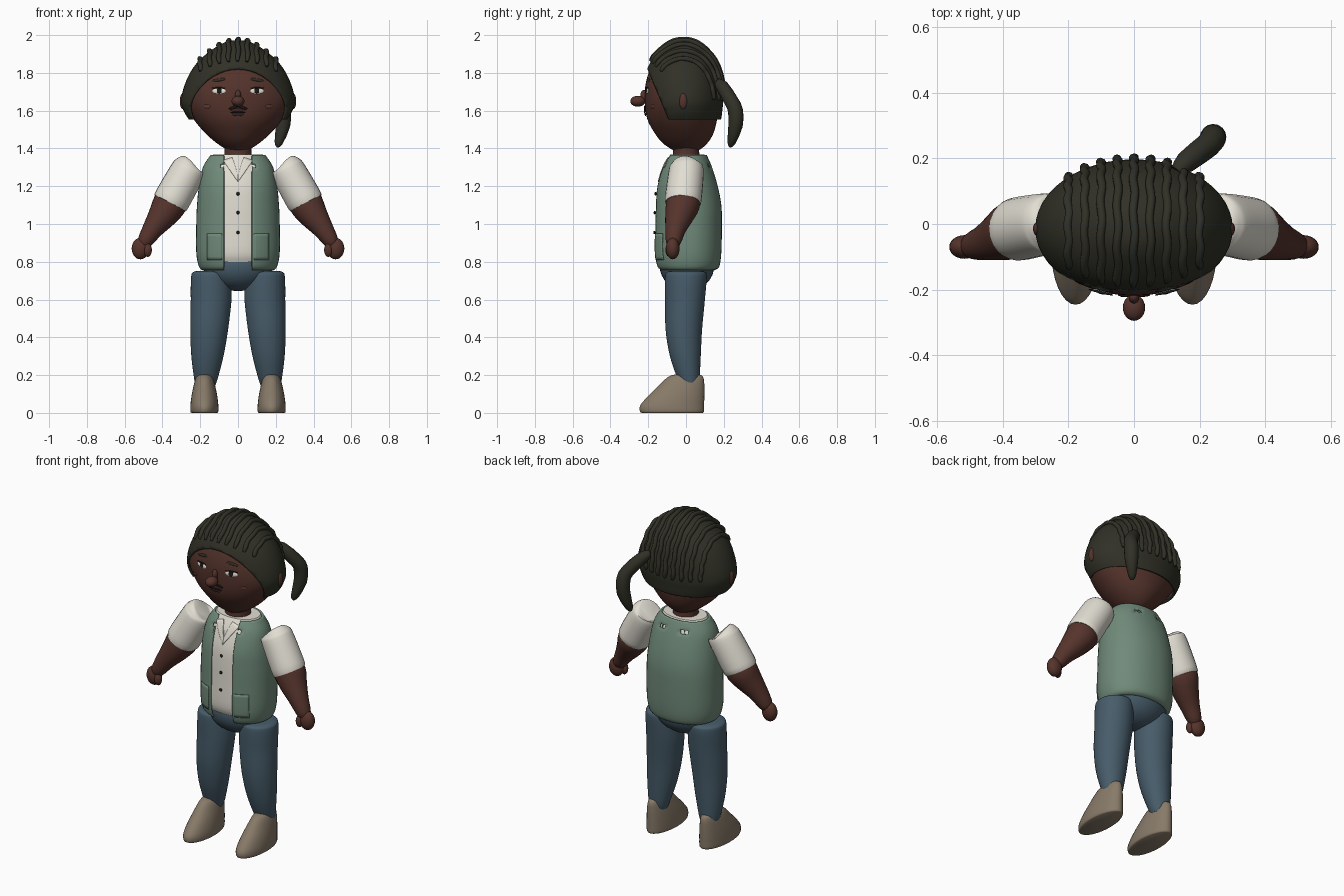
import bpy, bmesh, math
from mathutils import Vector
from mathutils.bvhtree import BVHTree

if "Cube" in bpy.data.objects:
    bpy.data.objects.remove(bpy.data.objects["Cube"])


def colour(name, rgb):
    m = bpy.data.materials.new(name)
    m.diffuse_color = (*rgb, 1)
    m.use_nodes = True
    m.node_tree.nodes["Principled BSDF"].inputs["Base Color"].default_value = m.diffuse_color
    return m


SKIN = colour("brown skin", (.092, .034, .025))
HAIR = colour("dark hair", (.030, .030, .020))
WHITE = colour("off white cloth", (.76, .73, .65))
GREEN = colour("sage green", (.162, .255, .193))
JEANS = colour("denim blue", (.062, .106, .142))
SHOE = colour("taupe", (.245, .195, .14))
DARK = colour("near black", (.012, .010, .009))
LIP = colour("lip brown", (.05, .018, .016))
BLUSH = colour("cheek brown", (.13, .042, .030))


def finish(name, bm, mat, angle=40, solid=0):
    me = bpy.data.meshes.new(name)
    bm.to_mesh(me)
    bm.free()
    me.materials.append(mat)
    ob = bpy.data.objects.new(name, me)
    bpy.context.collection.objects.link(ob)
    if solid:
        mod = ob.modifiers.new("thickness", 'SOLIDIFY')
        mod.thickness, mod.offset = solid, -1
    bpy.ops.object.select_all(action='DESELECT')
    ob.select_set(True)
    bpy.context.view_layer.objects.active = ob
    bpy.ops.object.shade_smooth_by_angle(angle=math.radians(angle))
    return ob


def skin_rings(rings):
    """Closed surface through a list of point rings."""
    bm = bmesh.new()
    vs = [[bm.verts.new(p) for p in r] for r in rings]
    n = len(vs[0])
    for a, b in zip(vs, vs[1:]):
        for i in range(n):
            j = (i + 1) % n
            bm.faces.new((a[i], a[j], b[j], b[i]))
    bm.faces.new(vs[0][::-1])
    bm.faces.new(vs[-1])
    bmesh.ops.recalc_face_normals(bm, faces=bm.faces)
    return bm


def refine(rows, k):
    """Catmull-Rom interpolation of number rows."""
    out = []
    for i in range(len(rows) - 1):
        p = [rows[max(0, min(len(rows) - 1, i + d))] for d in (-1, 0, 1, 2)]
        for s in range(k):
            t = s / k
            out.append([.5 * (2 * b + (c - a) * t + (2 * a - 5 * b + 4 * c - d) * t * t
                              + (3 * b - a - 3 * c + d) * t ** 3) for a, b, c, d in zip(*p)])
    return out + [list(rows[-1])]


def loft(rows, cx=0, n=48, k=4, power=2):
    """Rows are (height, half width, front y, back y)."""
    rings = []
    for z, rx, yf, yb in refine(rows, k):
        ring = []
        for i in range(n):
            a = math.tau * i / n
            c, s = math.cos(a), math.sin(a)
            e = 2 / power
            ring.append((cx + rx * math.copysign(abs(c) ** e, c),
                         (yf + yb) / 2 + (yb - yf) / 2 * math.copysign(abs(s) ** e, s), z))
        rings.append(ring)
    return skin_rings(rings)


def tube(name, rows, mat, n=24, k=3):
    """Rows are (x, y, z, radius)."""
    rows = refine(rows, k)
    pts = [Vector(r[:3]) for r in rows]
    rings = []
    for i, p in enumerate(pts):
        t = (pts[min(i + 1, len(pts) - 1)] - pts[max(i - 1, 0)]).normalized()
        u = t.cross(Vector((1, .01, 0)) if abs(t.x) < .8 else Vector((0, 1, 0))).normalized()
        v = t.cross(u)
        r = max(rows[i][3], .001)
        rings.append([p + r * (u * math.cos(math.tau * j / n) + v * math.sin(math.tau * j / n))
                      for j in range(n)])
    return finish(name, skin_rings(rings), mat)


def ball(name, loc, size, mat, rot=None, seg=24):
    bm = bmesh.new()
    bmesh.ops.create_uvsphere(bm, u_segments=seg, v_segments=seg // 2, radius=1)
    bmesh.ops.scale(bm, vec=size, verts=bm.verts)
    if rot:
        bmesh.ops.rotate(bm, matrix=rot, verts=bm.verts)
    bmesh.ops.translate(bm, vec=loc, verts=bm.verts)
    return finish(name, bm, mat, 60)


def front_hit(tree, x, z):
    hit = tree.ray_cast(Vector((x, -2, z)), Vector((0, 1, 0)))
    return hit[0], hit[1]


def decal(name, tree, x, z, w, h, mat, out=0.0, tilt=0):
    """Thin oval plate lying on a front surface."""
    p, nrm = front_hit(tree, x, z)
    rot = nrm.to_track_quat('Z', 'Y').to_matrix()
    spin = Vector((math.cos(tilt), math.sin(tilt), 0)).to_track_quat('X', 'Z').to_matrix()
    return ball(name, p + nrm * out, (w, h, .004), mat, rot @ spin, 16)


def patch(name, tree, corners, mat, out):
    """Thin four-cornered plate wrapped on a front surface."""
    bm = bmesh.new()
    n = 8
    a, b, c, d = [Vector(q) for q in corners]
    g = []
    for i in range(n + 1):
        for j in range(n + 1):
            q = a.lerp(b, i / n).lerp(d.lerp(c, i / n), j / n)
            p, nrm = front_hit(tree, q.x, q.y)
            g.append(bm.verts.new(p + nrm * out))
    for i in range(n):
        for j in range(n):
            m = i * (n + 1) + j
            bm.faces.new((g[m], g[m + 1], g[m + n + 2], g[m + n + 1]))
    bmesh.ops.recalc_face_normals(bm, faces=bm.faces)
    if sum(f.normal.y for f in bm.faces) > 0:
        bmesh.ops.reverse_faces(bm, faces=bm.faces)
    return finish(name, bm, mat, solid=.006)


# Head and neck
bm = loft([(1.385, .02, -.04, .04), (1.395, .06, -.075, .075), (1.43, .115, -.125, .115),
           (1.48, .172, -.165, .145), (1.556, .236, -.205, .165), (1.65, .284, -.218, .178),
           (1.75, .268, -.212, .175), (1.85, .205, -.175, .14), (1.93, .11, -.10, .07),
           (1.955, .02, -.03, .0)])
face = BVHTree.FromBMesh(bm)
finish("head", bm, SKIN)
finish("neck", loft([(1.33, .078, -.07, .075), (1.38, .072, -.068, .07), (1.43, .075, -.07, .07)]), SKIN)

# Hair cap, trimmed along a sloping hairline and a level nape
bm = loft([(1.50, .215, -.19, .17), (1.556, .262, -.215, .186), (1.60, .288, -.222, .192),
           (1.65, .301, -.225, .197), (1.72, .288, -.225, .194), (1.80, .254, -.212, .178),
           (1.87, .202, -.18, .148), (1.935, .12, -.115, .09), (1.965, .06, -.065, .04),
           (1.973, .01, -.02, .0)])
scalp = BVHTree.FromBMesh(bm)
for co, no in (((0, 0, 1.552), (0, 0, -1)), ((0, -.2, 1.81), (0, -.25, -.105))):
    bmesh.ops.bisect_plane(bm, geom=bm.verts[:] + bm.edges[:] + bm.faces[:], plane_co=co,
                           plane_no=no, clear_outer=True)
finish("hair_cap", bm, HAIR, solid=.012)

# Braided rows running from forehead to nape
for b in range(9):
    x = (b - 4) * .05
    rows = []
    for i in range(25):
        a = math.radians(44 + i * 6)
        hit = scalp.ray_cast(Vector((x, 0, 1.68)), Vector((0, -math.cos(a), math.sin(a))))
        p = hit[0] + hit[1] * .005
        rows.append((x + .003 * math.sin(i * 1.5 + b), p.y, p.z, .013 if 0 < i < 24 else .007))
    tube(f"braid_row_{b + 1}", rows, HAIR, 10, 2)

# Side ponytail
tube("ponytail", [(.13, .16, 1.75, .02), (.16, .19, 1.73, .034), (.225, .24, 1.65, .038),
                  (.24, .262, 1.60, .040), (.238, .262, 1.52, .038), (.215, .24, 1.43, .022),
                  (.208, .232, 1.408, .006)], HAIR, 16, 2)

# Nose, moustache and mouth
ball("nose_tip", (0, -.255, 1.65), (.034, .04, .029), SKIN)
ball("nose_bridge", (0, -.222, 1.68), (.016, .02, .03), SKIN)
decal("upper_lip", face, 0, 1.602, .040, .010, LIP, .004)
decal("lower_lip", face, 0, 1.582, .034, .010, LIP, .004)
decal("mouth_line", face, 0, 1.592, .042, .004, DARK, .006)

for s, side in ((-1, "left"), (1, "right")):
    # Facial details
    decal(f"{side}_moustache", face, s * .024, 1.617, .027, .007, DARK, .004, -s * .3)
    decal(f"{side}_eye_white", face, s * .1, 1.704, .037, .015, WHITE, .002)
    decal(f"{side}_iris", face, s * .098, 1.705, .014, .014, DARK, .005)
    decal(f"{side}_upper_lid", face, s * .1, 1.720, .039, .004, DARK, .005)
    decal(f"{side}_brow", face, s * .1, 1.762, .038, .008, HAIR, .004, -s * .15)
    decal(f"{side}_cheek", face, s * .165, 1.622, .021, .011, BLUSH, .001)
    ball(f"{side}_ear", (s * .292, -.015, 1.65), (.016, .022, .042), SKIN)

    # Sleeve, forearm and hand
    tube(f"{side}_sleeve", [(s * .245, .004, 1.314, .06), (s * .25, .003, 1.308, .082),
                            (s * .262, .002, 1.285, .092), (s * .31, -.007, 1.2, .096),
                            (s * .356, -.016, 1.118, .096), (s * .359, -.016, 1.112, .085)], WHITE)
    tube(f"{side}_forearm", [(s * .34, -.014, 1.14, .085), (s * .365, -.018, 1.10, .090),
                             (s * .40, -.035, 1.045, .077), (s * .45, -.055, .975, .056),
                             (s * .49, -.066, .912, .042), (s * .505, -.07, .89, .03)], SKIN)
    ball(f"{side}_hand", (s * .517, -.07, .87), (.046, .036, .057), SKIN)
    ball(f"{side}_thumb", (s * .478, -.088, .862), (.022, .021, .036), SKIN)

    # Trouser leg
    finish(f"{side}_trouser_leg", loft([(.14, .05, -.03, .065), (.18, .062, -.045, .072), (.30, .085, -.085, .078),
           (.44, .1, -.108, .085), (.60, .108, -.11, .10), (.72, .106, -.11, .11),
           (.745, .095, -.10, .10), (.752, .07, -.07, .07)], 0), JEANS).location.x = s * .142
    leg = bpy.context.object
    # Legs lean outward towards the feet
    for v in leg.data.vertices:
        v.co.x += s * .03 * max(0, (.6 - v.co.z) / .45)

    # Shoe
    finish(f"{side}_shoe", loft([(0, .068, -.235, .088), (.008, .074, -.244, .095), (.04, .074, -.242, .096),
           (.09, .068, -.20, .097), (.14, .058, -.148, .097), (.18, .047, -.108, .094),
           (.20, .034, -.075, .08), (.204, .015, -.03, .04)], s * .178, 32, 3), SHOE)

# Hips
ball("hips", (0, .005, .78), (.185, .145, .135), JEANS, seg=32)

# Shirt and vest share one torso profile
TORSO = [(.755, .188, -.135, .15), (.775, .207, -.16, .176), (.85, .221, -.172, .187),
         (1.0, .221, -.170, .19), (1.1, .217, -.168, .187), (1.2, .207, -.16, .168),
         (1.3, .186, -.130, .138), (1.365, .145, -.095, .11)]
bm = loft([(.80, .19, -.145, .155)] + [(z + .003, rx - .014, yf + .012, yb - .014)
                                      for z, rx, yf, yb in TORSO[2:]], power=2.15)
shirt = BVHTree.FromBMesh(bm)
finish("shirt", bm, WHITE)

bm = loft(TORSO, power=2.15)
vest = BVHTree.FromBMesh(bm)
for x in (-.075, .075):
    bmesh.ops.bisect_plane(bm, geom=bm.verts[:] + bm.edges[:] + bm.faces[:],
                           plane_co=(x, 0, 0), plane_no=(1, 0, 0))
bmesh.ops.delete(bm, geom=[f for f in bm.faces if len(f.verts) > 4 or abs(f.normal.z) > .99 or (
    abs(f.calc_center_median().x) < .075 and f.calc_center_median().y < 0)], context='FACES')
finish("vest", bm, GREEN, solid=.012)

# Collar flaps and vest pockets
for s, side in ((-1, "left"), (1, "right")):
    patch(f"{side}_collar", shirt, [(s * .078, 1.335), (s * .03, 1.35), (0, 1.26), (0, 1.222)], WHITE, .006)
    patch(f"{side}_pocket", vest, [(s * .085, .81), (s * .16, .81), (s * .16, .95), (s * .085, .95)],
          GREEN, .005)

# Shirt buttons
for i, z in enumerate((.955, 1.06, 1.16)):
    ball(f"button_{i + 1}", (0, front_hit(shirt, 0, z)[0].y - .008, z), (.009, .006, .009), DARK, seg=12)
